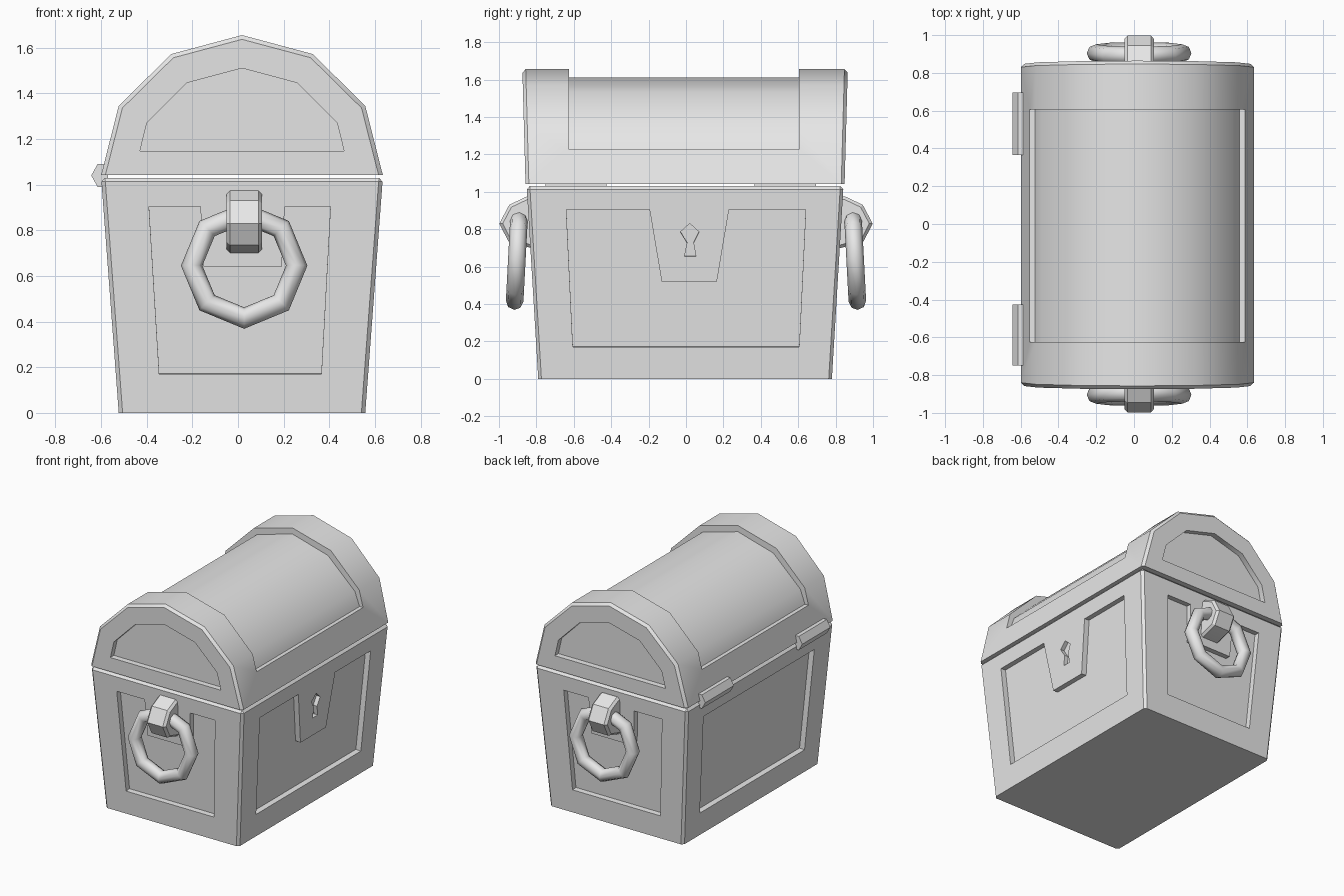
import bpy, bmesh, math
from mathutils import Vector, Matrix

if "Cube" in bpy.data.objects:
    bpy.data.objects.remove(bpy.data.objects["Cube"])

XC, YC = 0.0175, -0.005
metal = bpy.data.materials.new("plain grey")
metal.diffuse_color = (0.8, 0.8, 0.8, 1)
metal.use_nodes = True
metal.node_tree.nodes["Principled BSDF"].inputs["Base Color"].default_value = metal.diffuse_color


def loft(name, a, b):
    """Closed solid between two matching outlines."""
    bm = bmesh.new()
    va = [bm.verts.new(p) for p in a]
    vb = [bm.verts.new(p) for p in b]
    n = len(va)
    bm.faces.new(va)
    bm.faces.new(vb[::-1])
    for i in range(n):
        j = (i + 1) % n
        bm.faces.new((va[j], va[i], vb[i], vb[j]))
    bmesh.ops.recalc_face_normals(bm, faces=bm.faces)
    me = bpy.data.meshes.new(name)
    bm.to_mesh(me)
    bm.free()
    ob = bpy.data.objects.new(name, me)
    bpy.context.collection.objects.link(ob)
    me.materials.append(metal)
    return ob


def bevel(ob, width, rule):
    bm = bmesh.new()
    bm.from_mesh(ob.data)
    edges = [e for e in bm.edges if rule(e.verts[0].co, e.verts[1].co)]
    bmesh.ops.bevel(bm, geom=edges, offset=width, segments=1, affect='EDGES')
    bm.to_mesh(ob.data)
    bm.free()


def activate(ob):
    bpy.ops.object.select_all(action='DESELECT')
    ob.select_set(True)
    bpy.context.view_layer.objects.active = ob


def smooth(ob, deg):
    activate(ob)
    bpy.ops.object.shade_smooth_by_angle(angle=math.radians(deg))


def cut(ob, cutter):
    m = ob.modifiers.new("cut", 'BOOLEAN')
    m.operation, m.solver, m.object = 'DIFFERENCE', 'EXACT', cutter
    activate(ob)
    bpy.ops.object.modifier_apply(modifier=m.name)
    bpy.data.objects.remove(cutter)


def wall_cut(ob, outline, point, normal, depth):
    """Recess an outline of (u, z) into a sloping wall."""
    pts = [Vector(point(u, z)) for u, z in outline]
    n = Vector(normal).normalized()
    cut(ob, loft("cutter", [p + n * 0.06 for p in pts], [p - n * depth for p in pts]))


# Tapered body with chamfered upper and corner edges
H = 1.03
corners = [(-1, -1), (1, -1), (1, 1), (-1, 1)]
body = loft("chest_body",
            [(XC + 0.54 * i, YC + 0.785 * j, 0) for i, j in corners],
            [(XC + 0.617 * i, YC + 0.847 * j, H) for i, j in corners])
bevel(body, 0.017, lambda p, q: p.z + q.z > 0.01)

# Recessed panels on the ends, each with a tab behind the handle
end_panel = [(-0.39, 0.905), (-0.345, 0.17), (0.365, 0.17), (0.405, 0.905),
             (0.205, 0.905), (0.19, 0.64), (-0.15, 0.64), (-0.165, 0.905)]
for s in (-1, 1):
    wall_cut(body, end_panel, lambda u, z: (u, YC + s * (0.785 + 0.062 * z / H), z),
             (0, s, -0.062 / H), 0.04)

# Recessed panels on the long sides, with a lock tab on the opening side
side_panel = [(-0.64, 0.905), (-0.605, 0.17), (0.605, 0.17), (0.64, 0.905)]
lock_tab = [(0.23, 0.905), (0.165, 0.52), (-0.13, 0.52), (-0.195, 0.905)]
keyhole = [(0.02, 0.83), (0.07, 0.785), (0.04, 0.725), (0.053, 0.655),
           (-0.008, 0.655), (0.007, 0.725), (-0.03, 0.785)]
for s, outline, depth in ((1, side_panel + lock_tab, 0.04), (1, keyhole, 0.03),
                          (-1, side_panel, 0.04)):
    wall_cut(body, outline, lambda u, z: (XC + s * (0.54 + 0.077 * z / H), u, z),
             (s, 0, -0.077 / H), depth)
smooth(body, 25)


def arch(half):
    """Full arch from its right half, ending at the crown."""
    return [(XC + x, z) for x, z in half] + [(XC - x, z) for x, z in half[-2::-1]]


# Arched lid, its ends leaning slightly outward
Z0 = 1.042


def lid_y(s, z):
    return YC + s * (0.853 + 0.017 * (z - Z0) / 0.613)


profile = arch([(0.617, Z0), (0.54, 1.345), (0.31, 1.572), (0, 1.655)])
lid = loft("lid", [(x, lid_y(-1, z), z) for x, z in profile],
           [(x, lid_y(1, z), z) for x, z in profile])
bevel(lid, 0.018, lambda p, q: p.y * q.y > 0 and p.z + q.z > 2 * Z0 + 0.01)

# Sunken middle of the lid between the two end bands
inner = arch([(0.542, 1.225), (0.505, 1.325), (0.287, 1.53), (0, 1.61)])
outer = arch([(0.80, 1.225), (0.75, 1.5), (0.45, 1.8), (0, 1.9)])
band = inner + outer[::-1]
cut(lid, loft("cutter", [(x, -0.625, z) for x, z in band], [(x, 0.605, z) for x, z in band]))

# Recessed arched panels on the lid ends
lid_panel = arch([(0.447, 1.147), (0.417, 1.27), (0.243, 1.445), (0, 1.51)])
for s in (-1, 1):
    wall_cut(lid, lid_panel, lambda u, z: (u, lid_y(s, z), z), (0, s, -0.028), 0.04)
smooth(lid, 38)

# Handle brackets and hanging rings at both ends
bracket_side = [(0.80, 0.975), (0.85, 0.975), (0.945, 0.93), (0.998, 0.83),
                (0.95, 0.735), (0.83, 0.70), (0.79, 0.70)]
for s, label in ((-1, "front"), (1, "back")):
    bracket = loft(label + "_bracket", [(-0.05, s * y, z) for y, z in bracket_side],
                   [(0.105, s * y, z) for y, z in bracket_side])
    bevel(bracket, 0.016, lambda p, q: abs(p.x - q.x) < 1e-4)
    smooth(bracket, 20)
    bpy.ops.mesh.primitive_torus_add(major_segments=8, minor_segments=8,
                                     major_radius=0.23, minor_radius=0.047)
    ring = bpy.context.object
    ring.name = label + "_ring"
    ring.data.materials.append(metal)
    ring.data.transform(Matrix.Translation((0.027, s * 0.904, 0.645))
                        @ Matrix.Rotation(math.radians(90 + s * 3), 4, 'X'))
    bpy.ops.object.shade_smooth()

# Two hinges across the seam
hinge_side = [(-0.57, 0.99), (-0.615, 0.99), (-0.643, 1.04), (-0.615, 1.09), (-0.57, 1.09)]
for y0, y1, label in ((-0.75, -0.425, "front"), (0.365, 0.695, "back")):
    loft(label + "_hinge", [(x, y0, z) for x, z in hinge_side],
         [(x, y1, z) for x, z in hinge_side])
